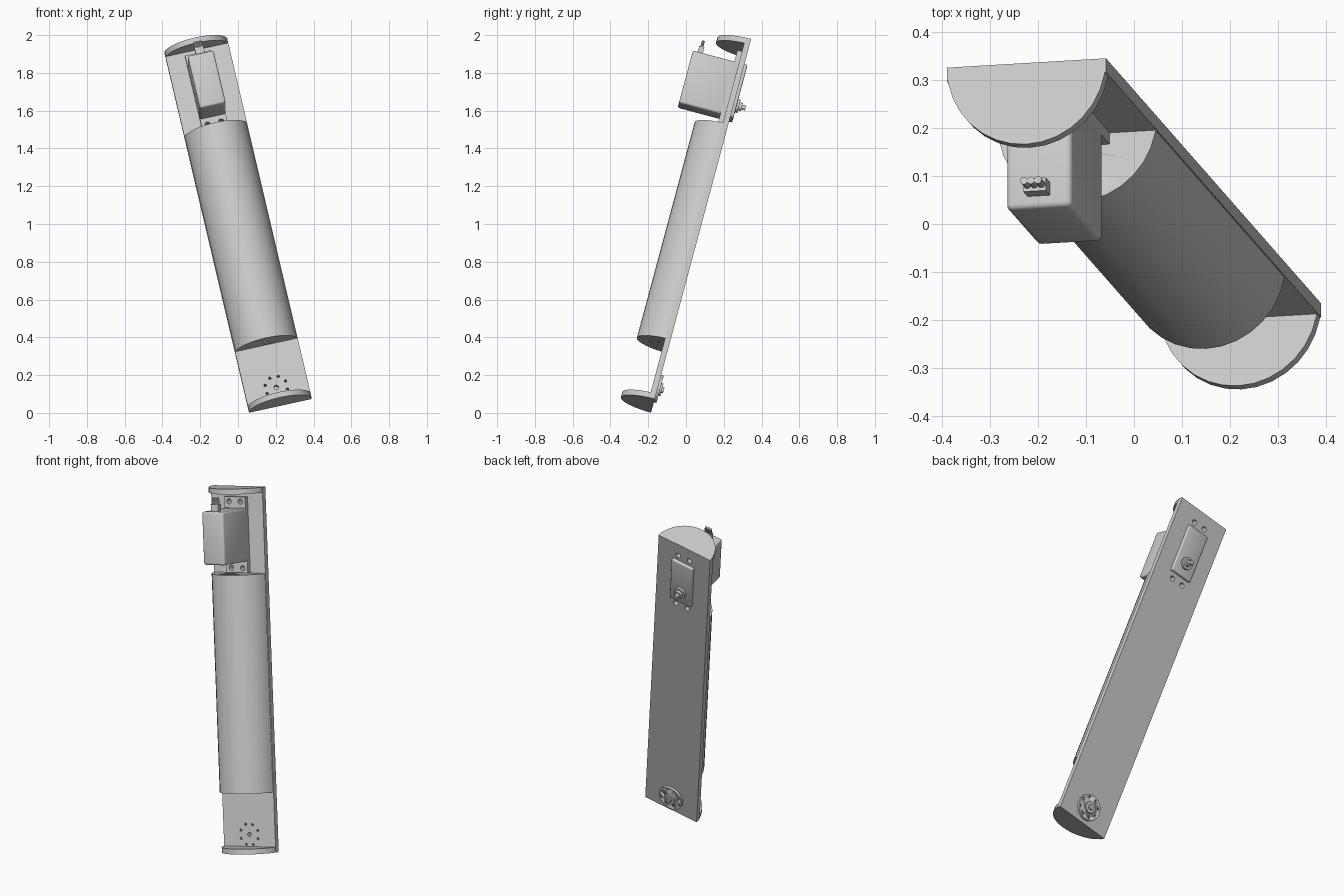
import bpy, bmesh
from math import sin, cos, pi, radians
from mathutils import Matrix, Vector

old = bpy.data.objects.get("Cube")
if old:
    bpy.data.objects.remove(old, do_unlink=True)

grey = bpy.data.materials.new("light_grey")
grey.use_nodes = True
colour = (0.6, 0.6, 0.6, 1)
grey.diffuse_color = colour
grey.node_tree.nodes["Principled BSDF"].inputs["Base Color"].default_value = colour

# Leaning frame: local z runs along the arm, y = 0 is the back surface
FRAME = (Matrix.Translation((0, 0.08, 0.99))
         @ Matrix.Rotation(radians(-15), 4, 'X')
         @ Matrix.Rotation(radians(-12.8), 4, 'Y'))
HALF_W, DEPTH, HALF_L, THICK = 0.17, 0.175, 1.0115, 0.03
BODY_LOW, BODY_HIGH = -0.677, 0.534
SERVO_LOW, SERVO_HIGH, SERVO_W = 0.60, 0.895, 0.07


def add(name, bm):
    bmesh.ops.recalc_face_normals(bm, faces=bm.faces)
    mesh = bpy.data.meshes.new(name)
    bm.to_mesh(mesh)
    bm.free()
    mesh.materials.append(grey)
    ob = bpy.data.objects.new(name, mesh)
    bpy.context.collection.objects.link(ob)
    ob.matrix_world = FRAME
    return ob


def select(ob):
    bpy.ops.object.select_all(action='DESELECT')
    ob.select_set(True)
    bpy.context.view_layer.objects.active = ob


def smooth(ob):
    select(ob)
    bpy.ops.object.shade_smooth_by_angle(angle=radians(30))


def box(name, x, y, z, bevel=0):
    """Box from (low, high) ranges, optionally with rounded edges."""
    bm = bmesh.new()
    bmesh.ops.create_cube(bm, size=1)
    for v in bm.verts:
        v.co = Vector([lo + (c + 0.5) * (hi - lo) for c, (lo, hi) in zip(v.co, (x, y, z))])
    if bevel:
        bmesh.ops.bevel(bm, geom=bm.edges[:], offset=bevel, segments=3,
                        profile=0.5, affect='EDGES')
    ob = add(name, bm)
    if bevel:
        smooth(ob)
    return ob


def half_round(name, low, high, steps=16):
    """Half-disc profile extruded along the arm."""
    bm = bmesh.new()
    ring = [bm.verts.new((HALF_W * cos(pi * i / steps), -DEPTH * sin(pi * i / steps), low))
            for i in range(steps + 1)]
    face = bm.faces.new(ring)
    out = bmesh.ops.extrude_face_region(bm, geom=[face])["geom"]
    bmesh.ops.translate(bm, vec=(0, 0, high - low),
                        verts=[g for g in out if isinstance(g, bmesh.types.BMVert)])
    ob = add(name, bm)
    smooth(ob)
    return ob


def rods(name, places, radius, low, high, axis='Y', sides=16):
    """Cylinders between low and high on one axis; places are the other two coordinates."""
    bm = bmesh.new()
    for a, b in places:
        mid = (low + high) / 2
        if axis == 'Y':
            m = Matrix.Translation((a, mid, b)) @ Matrix.Rotation(pi / 2, 4, 'X')
        else:
            m = Matrix.Translation((a, b, mid))
        bmesh.ops.create_cone(bm, cap_ends=True, segments=sides, radius1=radius,
                              radius2=radius, depth=high - low, matrix=m)
    ob = add(name, bm)
    smooth(ob)
    return ob


def cut(targets, cutter):
    cutter.hide_render = True
    for ob in targets:
        mod = ob.modifiers.new("holes", 'BOOLEAN')
        mod.operation, mod.solver, mod.object = 'DIFFERENCE', 'EXACT', cutter
        select(ob)
        bpy.ops.object.modifier_apply(modifier=mod.name)
    bpy.data.objects.remove(cutter, do_unlink=True)


# Arm: back plate, half-round body and end caps
plate = box("back_plate", (-HALF_W, HALF_W), (-THICK, 0), (-HALF_L, HALF_L))
body = half_round("arm_body", BODY_LOW, BODY_HIGH)
half_round("top_cap", HALF_L - THICK, HALF_L)
half_round("bottom_cap", -HALF_L, THICK - HALF_L)
cut([body], rods("cable_bore", [(0, -0.075)], 0.013, -0.8, 0.6, 'Z'))

# Motor: case, mounting flange and rear cover
box("motor_case", (-SERVO_W, SERVO_W), (-0.282, -0.02), (SERVO_LOW, SERVO_HIGH), 0.012)
flange = box("motor_flange", (-SERVO_W, SERVO_W), (-0.055, -THICK), (0.537, 0.957))
box("motor_rear_cover", (-SERVO_W, SERVO_W), (-0.03, 0.017), (SERVO_LOW, SERVO_HIGH), 0.006)
screws = [(x, z) for x in (-0.037, 0.037) for z in (0.563, 0.931)]
cut([plate, flange], rods("screw_holes", screws, 0.015, -0.1, 0.05))

# Motor output shaft
for name, radius, end in (("shaft_collar", 0.036, 0.03), ("shaft_step", 0.022, 0.046),
                          ("shaft_tip", 0.013, 0.066)):
    rods(name, [(0, 0.68)], radius, 0, end, sides=24)

# Cable plug on top of the motor
box("cable_plug", (-0.024, 0.024), (-0.256, -0.228), (0.89, 0.935))
rods("cable_wires", [(x, -0.242) for x in (-0.015, 0, 0.015)], 0.008, 0.93, 0.97, 'Z', 10)

# Joint horn at the lower end, with a ring of holes
PIVOT = -0.915
horn = rods("joint_horn", [(0, PIVOT)], 0.075, -0.005, 0.014, sides=32)
ring = [(0.06 * cos(pi * (i + 0.5) / 4), PIVOT + 0.06 * sin(pi * (i + 0.5) / 4))
        for i in range(8)]
cut([plate, horn], rods("horn_holes", ring, 0.007, -0.1, 0.05, sides=10))
cut([plate], rods("pivot_hole", [(0, PIVOT)], 0.012, -0.1, 0.05))
rods("horn_hub", [(0, PIVOT)], 0.034, 0.01, 0.024, sides=24)
rods("horn_screw", [(0, PIVOT)], 0.016, 0.02, 0.034)
